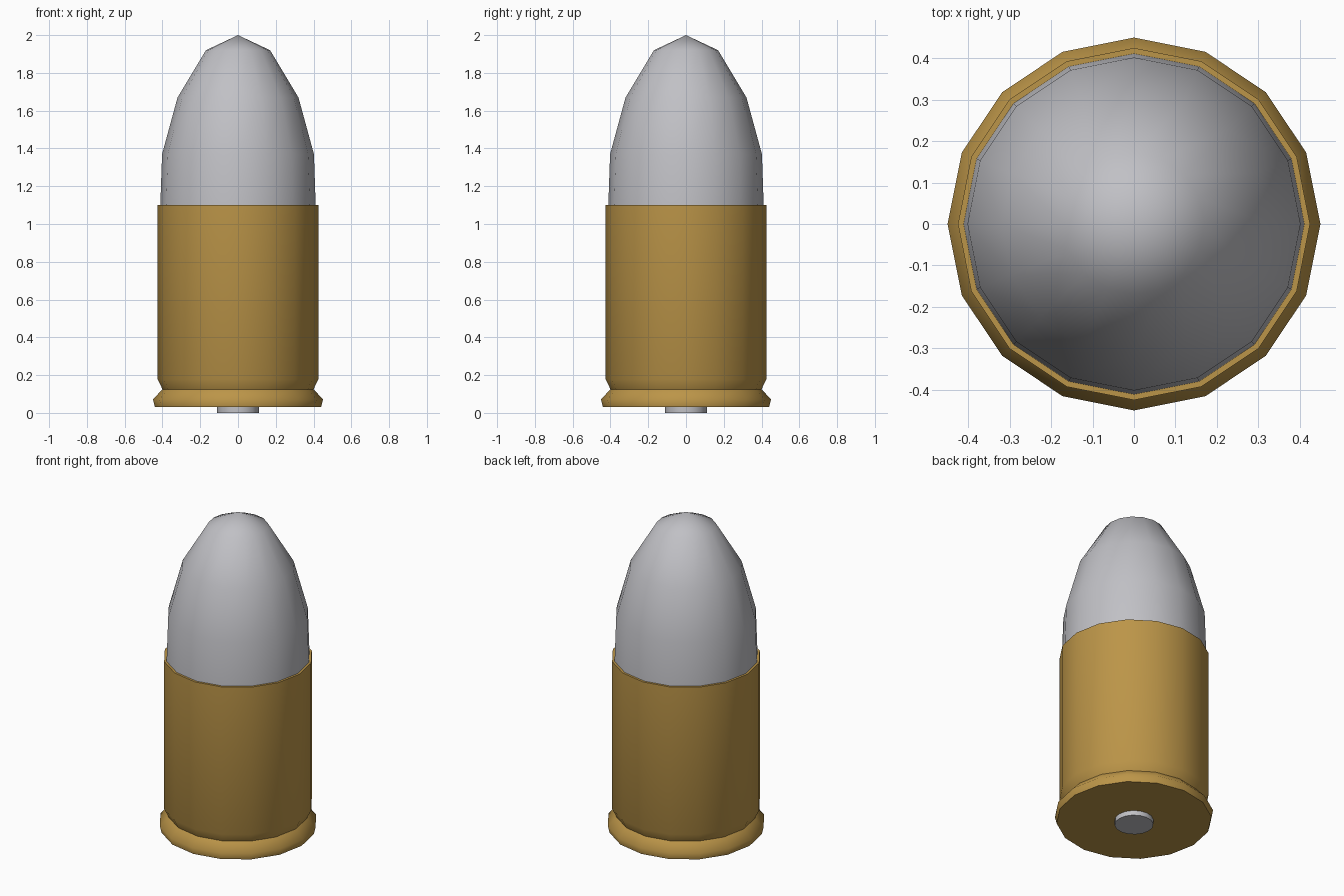
import bpy, bmesh, math

if "Cube" in bpy.data.objects:
    bpy.data.objects.remove(bpy.data.objects["Cube"])

SIDES = 16


def material(name, rgb):
    m = bpy.data.materials.new(name)
    m.diffuse_color = (*rgb, 1.0)
    m.use_nodes = True
    m.node_tree.nodes["Principled BSDF"].inputs["Base Color"].default_value = m.diffuse_color
    return m


brass = material("brass", (0.50, 0.30, 0.065))
lead = material("lead grey", (0.53, 0.53, 0.56))


def lathe(name, profile, mat):
    """Revolve (radius, z) points, listed bottom to top, about the z axis."""
    bm = bmesh.new()
    rings = []
    for r, z in profile:
        if r == 0:
            rings.append([bm.verts.new((0, 0, z))])
        else:
            rings.append([bm.verts.new((r * math.cos(2 * math.pi * i / SIDES),
                                        r * math.sin(2 * math.pi * i / SIDES), z))
                          for i in range(SIDES)])
    for a, b in zip(rings, rings[1:]):
        for i in range(SIDES):
            j = (i + 1) % SIDES
            if len(b) == 1:
                bm.faces.new((a[i], a[j], b[0]))
            else:
                bm.faces.new((a[i], a[j], b[j], b[i]))
    # close the open ends
    bm.faces.new(rings[0][::-1])
    if len(rings[-1]) > 1:
        bm.faces.new(rings[-1])
    bmesh.ops.recalc_face_normals(bm, faces=bm.faces)
    me = bpy.data.meshes.new(name)
    bm.to_mesh(me)
    bm.free()
    me.materials.append(mat)
    ob = bpy.data.objects.new(name, me)
    bpy.context.collection.objects.link(ob)
    bpy.ops.object.select_all(action='DESELECT')
    ob.select_set(True)
    bpy.context.view_layer.objects.active = ob
    bpy.ops.object.shade_smooth_by_angle(angle=math.radians(62))
    return ob


# Brass case with rim and extractor groove
lathe("case", [(0.44, 0.03), (0.45, 0.072), (0.40, 0.125),
               (0.425, 0.178), (0.425, 1.10)], brass)

# Rounded grey tip seated in the case
lathe("tip", [(0.412, 1.08), (0.402, 1.37), (0.32, 1.67),
              (0.17, 1.92), (0, 2.0)], lead)

# Primer disc under the base
lathe("primer", [(0.11, 0.0), (0.11, 0.035)], lead)
